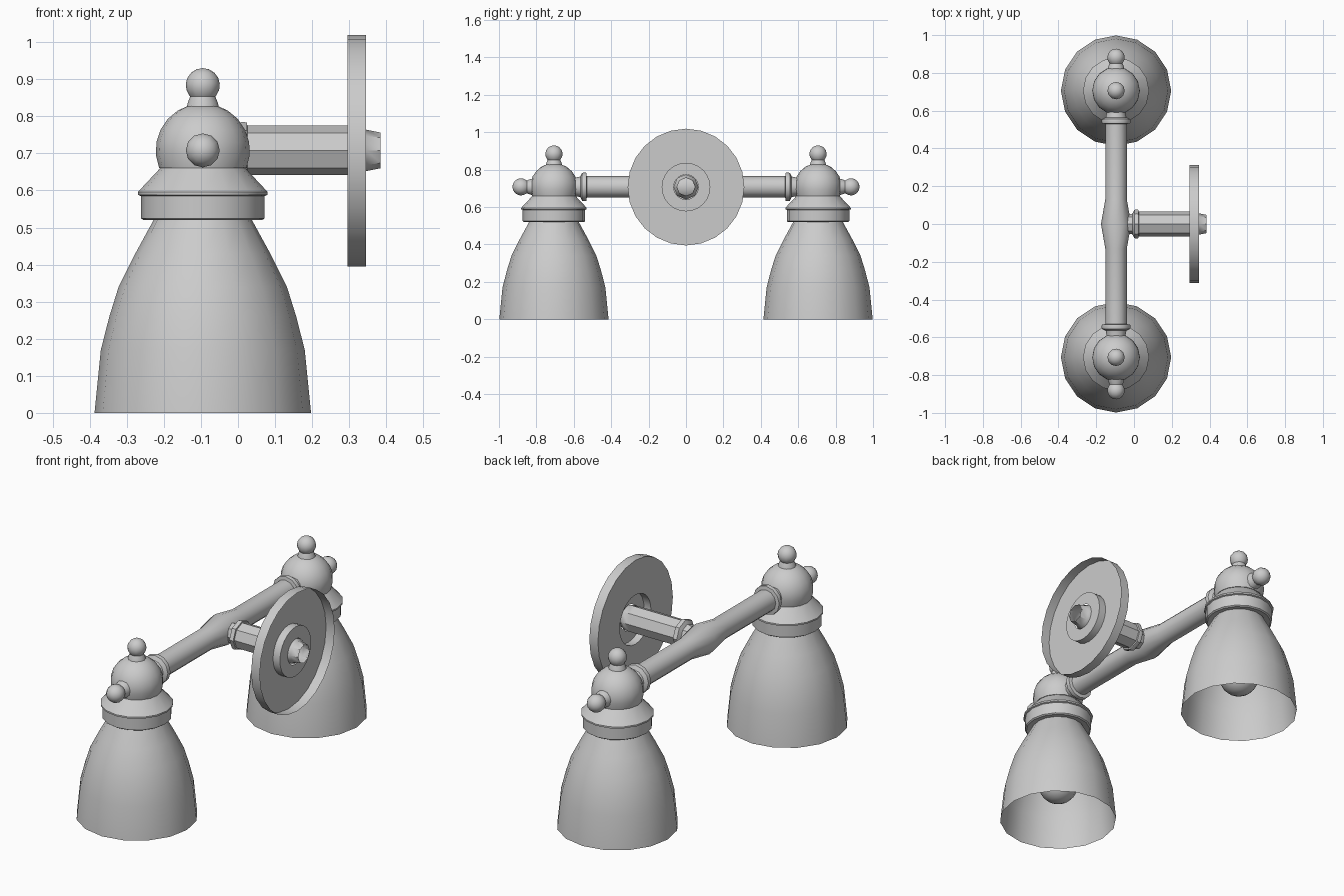
import bpy, bmesh, math
from mathutils import Matrix, Vector

if "Cube" in bpy.data.objects:
    bpy.data.objects.remove(bpy.data.objects["Cube"])

CX, CY, CZ = -0.095, 0.706, 0.708   # lamp axis and arm height


def lathe(name, profile, origin, axis=(0, 0, 1), sides=16, phase=0.0, smooth=40):
    """Revolve (radius, height) points about an axis through origin."""
    bm = bmesh.new()
    rings = []
    for r, h in profile:
        if r < 1e-5:
            rings.append([bm.verts.new((0, 0, h))])
        else:
            rings.append([bm.verts.new((r * math.cos(a), r * math.sin(a), h))
                          for a in (phase + 2 * math.pi * i / sides for i in range(sides))])
    for a, b in zip(rings, rings[1:]):
        for i in range(sides):
            j = (i + 1) % sides
            if len(a) == 1:
                bm.faces.new((a[0], b[j], b[i]))
            elif len(b) == 1:
                bm.faces.new((a[i], a[j], b[0]))
            else:
                bm.faces.new((a[i], a[j], b[j], b[i]))
    rot = Vector((0, 0, 1)).rotation_difference(Vector(axis)).to_matrix().to_4x4()
    bm.transform(Matrix.Translation(origin) @ rot)
    bmesh.ops.recalc_face_normals(bm, faces=bm.faces)
    mesh = bpy.data.meshes.new(name)
    bm.to_mesh(mesh)
    bm.free()
    ob = bpy.data.objects.new(name, mesh)
    bpy.context.collection.objects.link(ob)
    bpy.ops.object.select_all(action='DESELECT')
    ob.select_set(True)
    bpy.context.view_layer.objects.active = ob
    bpy.ops.object.shade_smooth_by_angle(angle=math.radians(smooth))
    return ob


def arc(radius, centre, start, end, steps):
    """Points on a circle, angles in degrees from the equator."""
    return [(max(0, radius * math.cos(math.radians(t))), centre + radius * math.sin(math.radians(t)))
            for t in (start + (end - start) * i / steps for i in range(steps + 1))]


# profiles shared by both lamps
SHADE = [(0.292, 0), (0.275, 0.17), (0.252, 0.26), (0.227, 0.34), (0.182, 0.43), (0.13, 0.525)]
CAP = [(0.125, 0.525), (0.16, 0.52), (0.167, 0.525), (0.167, 0.585), (0.175, 0.588),
       (0.175, 0.596), (0.115, 0.66)] + arc(0.127, CZ, -22, 90, 7)
KNOB = [(0.044, 0.115), (0.040, 0.13), (0.034, 0.145)] + arc(0.046, 0.176, -38, 90, 6)
BULB = [(0, 0.105)] + arc(0.1, 0.205, -70, 45, 7) + [(0.05, 0.34), (0.05, 0.525)]
COLLAR = [(0.055, 0), (0.075, 0.003), (0.077, 0.013), (0.075, 0.025), (0.055, 0.035),
          (0.05, 0.06), (0.05, 0.085)]

for s, side in ((1, "back"), (-1, "front")):
    base = (CX, s * CY, 0)
    hub = (CX, s * CY, CZ)
    lathe(side + "_shade", SHADE, base)
    lathe(side + "_cap", CAP, base)
    lathe(side + "_bulb", BULB, base)
    lathe(side + "_top_finial", KNOB, hub, sides=12)
    lathe(side + "_side_knob", KNOB, hub, (0, s, 0), sides=12)
    lathe(side + "_arm_collar", COLLAR, (CX, s * 0.53, CZ), (0, s, 0), sides=12)

# cross arm, swelling at the middle joint
half = [(0.08, 0), (0.057, 0.13), (0.057, 0.54)]
lathe("cross_arm", [(r, -h) for r, h in half[:0:-1]] + half, (CX, 0, CZ), (0, 1, 0), sides=12)

# wall stem with its collar and open tapered end
lathe("wall_stem", [(0.06, 0.02), (0.067, 0.025), (0.067, 0.295), (0.067, 0.33),
                    (0.056, 0.345), (0.048, 0.385)], (0, 0, CZ), (1, 0, 0), sides=8)
lathe("stem_collar", COLLAR, (0.027, 0, CZ), (-1, 0, 0), sides=8)

# thin wall plate: rim open towards the wall, with a recessed centre
lathe("wall_plate", [(0.312, 0.345), (0.312, 0.295), (0.13, 0.295), (0.13, 0.335), (0.066, 0.335)],
      (0, 0, 0.707), (1, 0, 0), sides=24)
